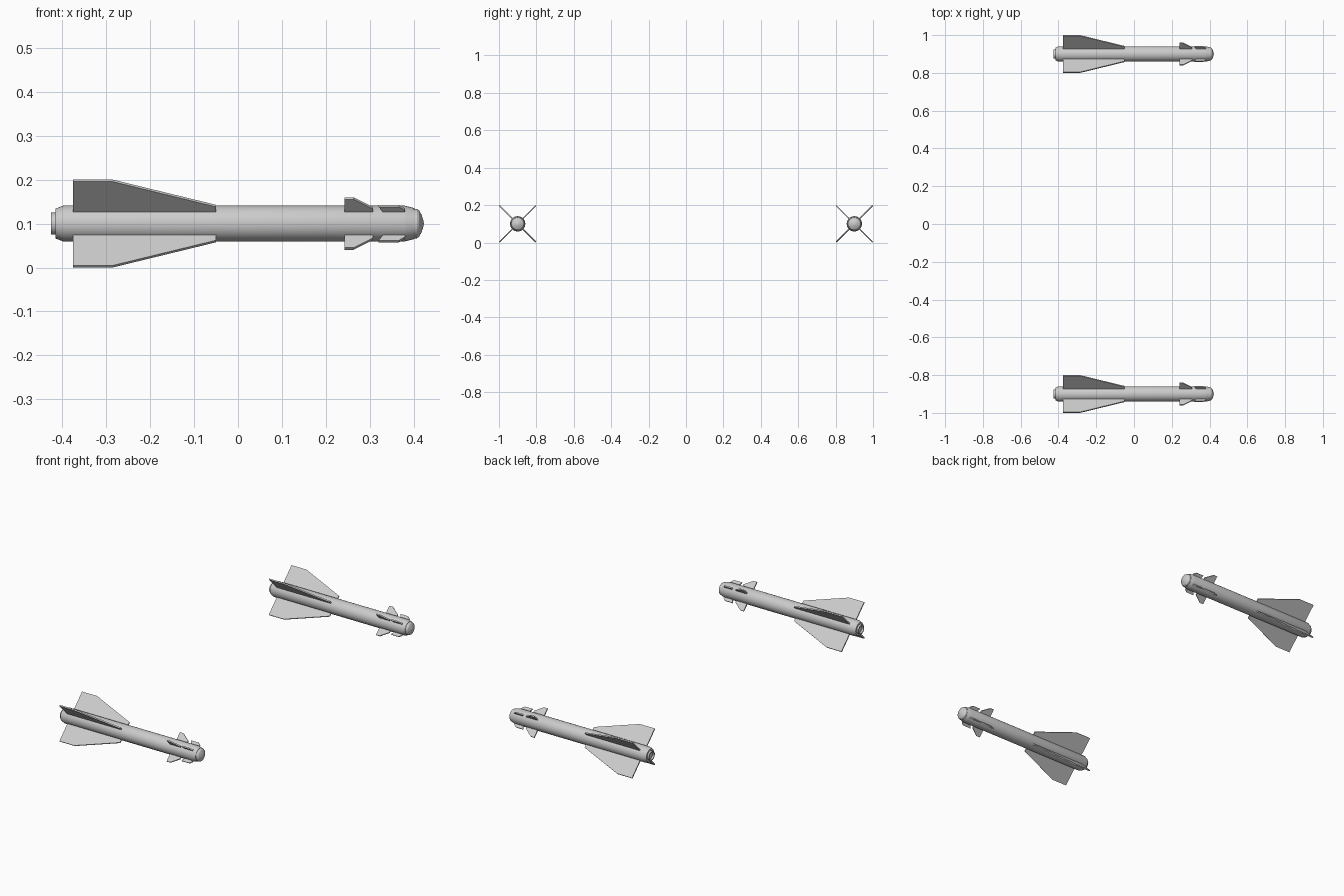
import bpy, bmesh, math
from mathutils import Matrix

if "Cube" in bpy.data.objects:
    bpy.data.objects.remove(bpy.data.objects["Cube"])

SEG = 32
THICK = 0.0066
AXIS_Z = 0.1


def new_object(name, bm, loc):
    bmesh.ops.remove_doubles(bm, verts=bm.verts, dist=1e-6)
    bmesh.ops.recalc_face_normals(bm, faces=bm.faces)
    me = bpy.data.meshes.new(name)
    bm.to_mesh(me)
    bm.free()
    ob = bpy.data.objects.new(name, me)
    ob.location = loc
    bpy.context.collection.objects.link(ob)
    return ob


def lathe(name, profile, loc):
    """Revolve (x, radius) points around the x axis."""
    bm = bmesh.new()
    verts = [bm.verts.new((x, 0, r)) for x, r in profile]
    edges = [bm.edges.new(p) for p in zip(verts, verts[1:])]
    bmesh.ops.spin(bm, geom=verts + edges, cent=(0, 0, 0), axis=(1, 0, 0),
                   angle=2 * math.pi, steps=SEG, use_duplicate=False)
    ob = new_object(name, bm, loc)
    bpy.ops.object.select_all(action='DESELECT')
    bpy.context.view_layer.objects.active = ob
    ob.select_set(True)
    bpy.ops.object.shade_smooth_by_angle(angle=math.radians(25))
    return ob


def fin_set(name, outline, loc):
    """Four flat plates in an X, from an (x, radius) outline."""
    bm = bmesh.new()
    for i in range(4):
        rot = Matrix.Rotation(math.radians(45 + 90 * i), 3, 'X')
        a, b = [[bm.verts.new(rot @ Matrix.Translation((0, s * THICK / 2, 0)).to_translation()
                              + rot @ Matrix.Translation((x, 0, r)).to_translation())
                 for x, r in outline] for s in (-1, 1)]
        bm.faces.new(a)
        bm.faces.new(b[::-1])
        n = len(outline)
        for k in range(n):
            j = (k + 1) % n
            bm.faces.new((a[k], b[k], b[j], a[j]))
    return new_object(name, bm, loc)


body = [(-0.415, 0), (-0.415, 0.034), (-0.397, 0.041), (0.378, 0.041),
        (0.384, 0.0395), (0.40, 0.0355), (0.40, 0)]
nozzle = [(-0.41, 0.025), (-0.425, 0.025), (-0.425, 0.020), (-0.417, 0.016), (-0.417, 0)]
seeker = [(0.395, 0.034), (0.407, 0.0335), (0.412, 0.030), (0.417, 0.021),
          (0.421, 0.010), (0.423, 0)]

tail_fin = [(-0.375, 0.036), (-0.375, 0.138), (-0.285, 0.138), (-0.05, 0.057), (-0.05, 0.036)]
canard = [(0.242, 0.036), (0.242, 0.081), (0.263, 0.081), (0.307, 0.050), (0.307, 0.036)]
strake = [(0.332, 0.036), (0.320, 0.057), (0.366, 0.057), (0.380, 0.046), (0.380, 0.036)]

# One missile on each side
for side, y in (("near", -0.9), ("far", 0.9)):
    loc = (0, y, AXIS_Z)
    lathe(f"{side}_body_tube", body, loc)
    lathe(f"{side}_nozzle", nozzle, loc)
    lathe(f"{side}_nose_dome", seeker, loc)
    fin_set(f"{side}_tail_fins", tail_fin, loc)
    fin_set(f"{side}_canards", canard, loc)
    fin_set(f"{side}_nose_strakes", strake, loc)
